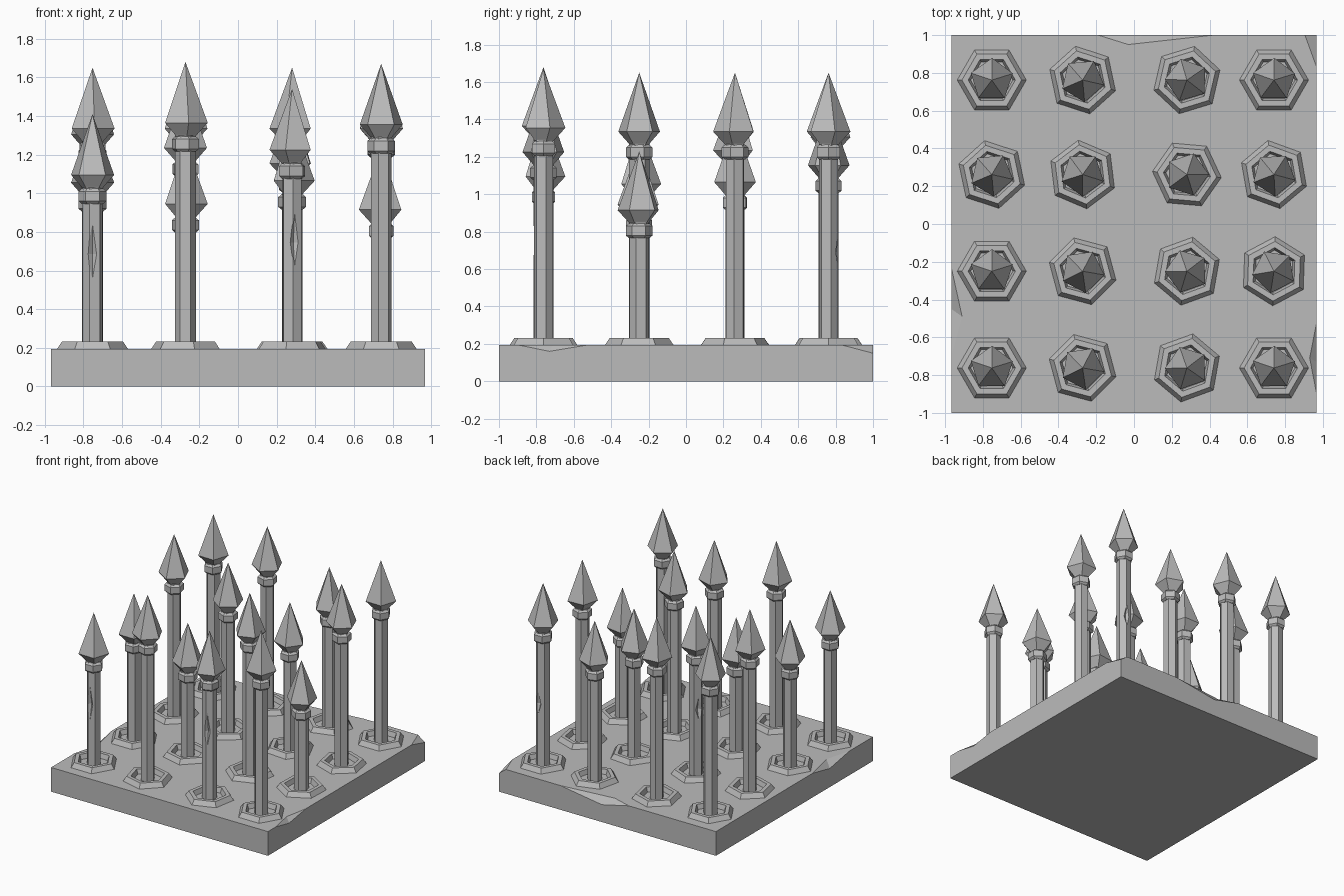
import bpy, bmesh, math
from mathutils import Vector

if "Cube" in bpy.data.objects:
    bpy.data.objects.remove(bpy.data.objects["Cube"], do_unlink=True)

stone = bpy.data.materials.new("plain grey")
stone.use_nodes = True
GREY = (0.5, 0.5, 0.5, 1)
stone.diffuse_color = GREY
stone.node_tree.nodes["Principled BSDF"].inputs["Base Color"].default_value = GREY

W, TOP = 0.967, 0.195


def finish(bm, name, place=(0, 0, 0)):
    bmesh.ops.recalc_face_normals(bm, faces=bm.faces)
    mesh = bpy.data.meshes.new(name)
    bm.to_mesh(mesh)
    bm.free()
    mesh.materials.append(stone)
    obj = bpy.data.objects.new(name, mesh)
    obj.location = place
    bpy.context.collection.objects.link(obj)
    return obj


def lathe(name, profile, sides, turn, place, closed=False):
    """Spin a (radius, height) profile into a faceted solid."""
    bm = bmesh.new()
    rings = []
    for r, z in profile:
        if r == 0:
            rings.append([bm.verts.new((0, 0, z))] * sides)
            continue
        angles = [turn + math.tau * i / sides for i in range(sides)]
        rings.append([bm.verts.new((r * math.cos(a), r * math.sin(a), z)) for a in angles])
    pairs = list(zip(rings, rings[1:]))
    if closed:
        pairs.append((rings[-1], rings[0]))
    for low, high in pairs:
        for i in range(sides):
            j = (i + 1) % sides
            bm.faces.new(list(dict.fromkeys((low[i], low[j], high[j], high[i]))))
    if not closed:
        for ring in (rings[0], rings[-1]):
            if ring[0] is not ring[1]:
                bm.faces.new(ring)
    return finish(bm, name, place)


def chip(obj, points):
    """Knock a faceted flake out of an object."""
    bm = bmesh.new()
    for p in points:
        bm.verts.new(p)
    bmesh.ops.convex_hull(bm, input=bm.verts)
    cutter = finish(bm, "chip_cutter")
    cutter.hide_render = True
    mod = obj.modifiers.new("chip", 'BOOLEAN')
    mod.operation, mod.object, mod.solver = 'DIFFERENCE', cutter, 'EXACT'
    bpy.context.view_layer.objects.active = obj
    bpy.context.view_layer.update()
    bpy.ops.object.modifier_apply(modifier="chip")
    bpy.data.objects.remove(cutter, do_unlink=True)


# Base slab with chipped upper edges
bm = bmesh.new()
bmesh.ops.create_cube(bm, size=1)
bmesh.ops.scale(bm, vec=(2 * W, 2, TOP), verts=bm.verts)
bmesh.ops.translate(bm, vec=(0, 0, TOP / 2), verts=bm.verts)
base = finish(bm, "base_slab")
chip(base, [(-0.19, 1, TOP), (0.42, 1, TOP), (-0.03, 0.95, TOP), (0.05, 1, 0.14), (0, 1.1, 0.3)])
chip(base, [(-W, -0.7, TOP), (-W, -0.23, TOP), (-0.91, -0.49, TOP), (-W, -0.45, 0.15), (-1.1, -0.46, 0.3)])
chip(base, [(W, -0.9, TOP), (W, -0.52, TOP), (0.93, -0.71, TOP), (W, -0.73, 0.16), (1.1, -0.72, 0.3)])
chip(base, [(W, 0.83, TOP), (0.905, 1, TOP), (W, 1, 0.15), (1.1, 1.1, 0.3)])

# Grid of spears: tip heights and socket turns, front row first
columns = (-0.753, -0.272, 0.28, 0.741)
rows = (-0.762, -0.25, 0.262, 0.762)
tips = ((1.41, 1.68, 1.54, 1.67), (1.37, 1.26, 1.65, 1.23),
        (1.65, 1.55, 1.38, 1.65), (1.62, 1.65, 1.47, 1.65))
turns = ((0, 45, 20, 0), (0, 45, 20, 28), (42, 37, 55, 40), (0, 42, 17, 0))

shafts = {}
for r, y in enumerate(rows):
    for c, x in enumerate(columns):
        tag = f"_{r + 1}_{c + 1}"
        tip = tips[r][c]
        turn = math.radians(turns[r][c])
        spot = (x, y, 0)
        # Hexagonal socket ring
        lathe("socket_ring" + tag, [(0.185, TOP - 0.01), (0.183, TOP), (0.158, 0.232),
                                    (0.125, 0.232), (0.108, TOP - 0.01)], 6, turn, spot, True)
        # Shaft
        shafts[r, c] = lathe("shaft" + tag, [(0.054, TOP - 0.02), (0.054, tip - 0.38)],
                             6, turn + 0.25, spot)
        # Collar under the head
        lathe("collar" + tag, [(0.055, tip - 0.465), (0.072, tip - 0.45), (0.072, tip - 0.4),
                               (0.055, tip - 0.385)], 6, turn, spot)
        # Five-sided spear head
        lathe("spear_head" + tag, [(0.05, tip - 0.39), (0.062, tip - 0.375),
                                   (0.117, tip - 0.315), (0, tip)], 5, turn + 0.3, spot)

# Flakes missing from four shafts: row, column, direction, low and high end
for r, c, heading, low, high in ((0, 0, -90, 0.55, 0.85), (0, 2, -75, 0.62, 0.9),
                                 (3, 3, 80, 0.61, 0.79), (2, 1, 150, 0.64, 0.84)):
    a = math.radians(heading)
    out = Vector((math.cos(a), math.sin(a), 0))
    side = Vector((-out.y, out.x, 0))
    centre = Vector((columns[c], rows[r], 0))
    mid = Vector((0, 0, low + (high - low) * 0.45))
    chip(shafts[r, c], [centre + out * 0.05 + Vector((0, 0, low)),
                        centre + out * 0.05 + Vector((0, 0, high)),
                        centre + out * 0.025 + mid,
                        centre + out * 0.05 + side * 0.03 + mid,
                        centre + out * 0.05 - side * 0.03 + mid,
                        centre + out * 0.12 + mid])
